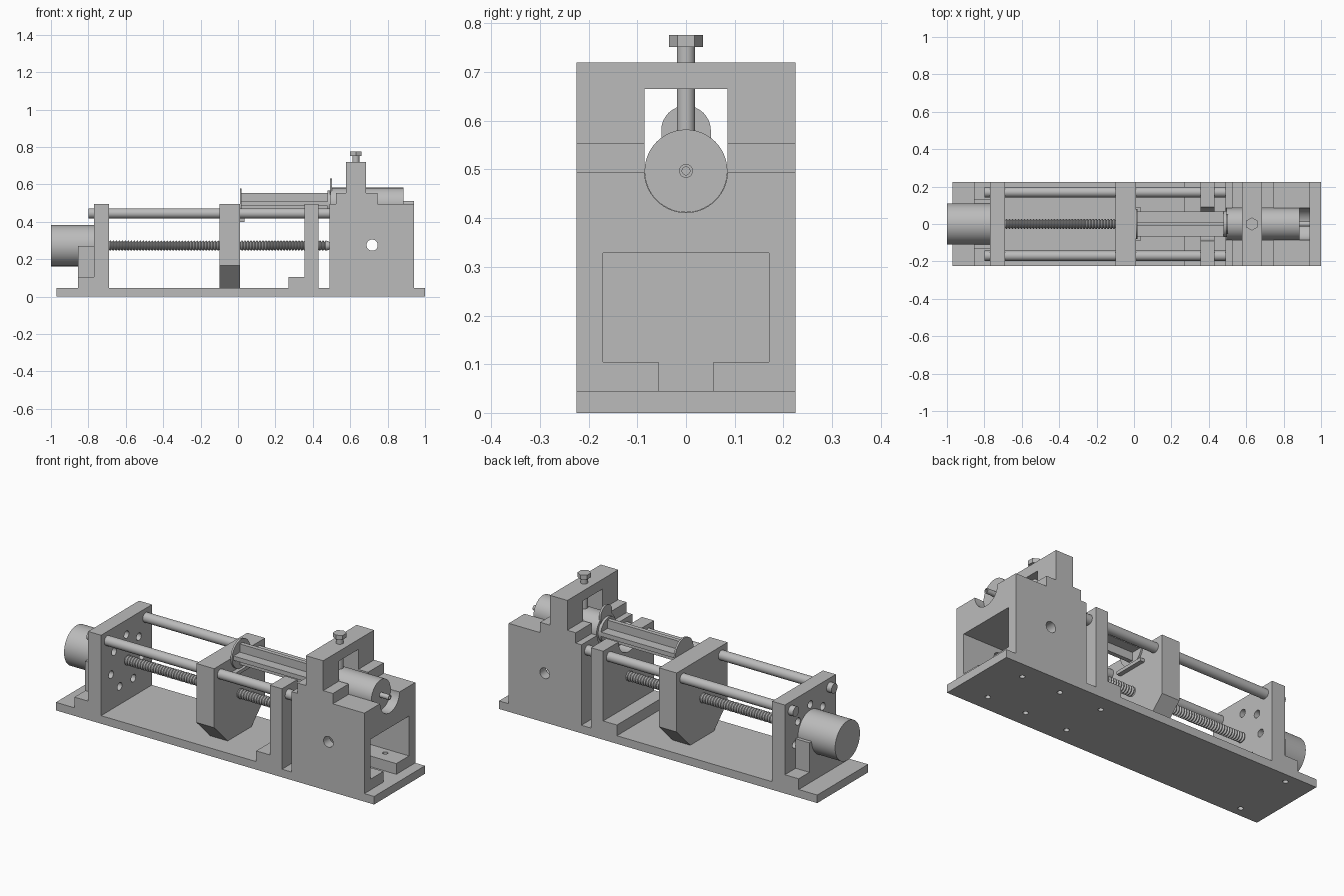
import bpy, bmesh, math
from mathutils import Matrix

cube = bpy.data.objects.get("Cube")
if cube:
    bpy.data.objects.remove(cube)

grey = bpy.data.materials.new("machine_grey")
grey.use_nodes = True
GREY = (0.5, 0.5, 0.5, 1)
grey.diffuse_color = GREY
grey.node_tree.nodes["Principled BSDF"].inputs["Base Color"].default_value = GREY


def finish(name, bm, smooth=False):
    bmesh.ops.recalc_face_normals(bm, faces=bm.faces)
    mesh = bpy.data.meshes.new(name)
    bm.to_mesh(mesh)
    bm.free()
    mesh.materials.append(grey)
    ob = bpy.data.objects.new(name, mesh)
    bpy.context.collection.objects.link(ob)
    if smooth:
        activate(ob)
        bpy.ops.object.shade_smooth_by_angle(angle=math.radians(30))
    return ob


def activate(ob):
    bpy.ops.object.select_all(action="DESELECT")
    ob.select_set(True)
    bpy.context.view_layer.objects.active = ob


def prism(name, points, axis, a, b):
    """Extrude a closed outline: (y, z) points along x, or (x, z) points along y."""
    bm = bmesh.new()
    place = (lambda p: (a, p[0], p[1])) if axis == "x" else (lambda p: (p[0], a, p[1]))
    face = bm.faces.new([bm.verts.new(place(p)) for p in points])
    new = bmesh.ops.extrude_face_region(bm, geom=[face])["geom"]
    step = (b - a, 0, 0) if axis == "x" else (0, b - a, 0)
    bmesh.ops.translate(bm, vec=step, verts=[v for v in new if isinstance(v, bmesh.types.BMVert)])
    return finish(name, bm)


def box(name, x, y, z):
    return prism(name, [(x[0], z[0]), (x[1], z[0]), (x[1], z[1]), (x[0], z[1])], "y", *y)


def lathe(name, profile, centre, axis="x", sides=40, turn=0.0):
    """Spin (distance along axis, radius) pairs about an axis through centre."""
    bm = bmesh.new()
    rings = []
    for d, r in profile:
        ring = []
        for i in range(sides):
            t = 2 * math.pi * i / sides + turn
            c, s = r * math.cos(t), r * math.sin(t)
            offset = {"x": (d, c, s), "y": (c, d, s), "z": (c, s, d)}[axis]
            ring.append(bm.verts.new([p + o for p, o in zip(centre, offset)]))
        rings.append(ring)
    for lo, hi in zip(rings, rings[1:]):
        for i in range(sides):
            j = (i + 1) % sides
            bm.faces.new((lo[i], lo[j], hi[j], hi[i]))
    bm.faces.new(rings[0])
    bm.faces.new(rings[-1])
    return finish(name, bm, sides > 8)


def rod(name, centre, r, a, b, axis="x", sides=40):
    return lathe(name, [(a, r), (b, r)], centre, axis, sides)


def combine(ob, others, operation):
    for other in others:
        mod = ob.modifiers.new("join", "BOOLEAN")
        mod.operation, mod.object, mod.solver = operation, other, "EXACT"
        activate(ob)
        bpy.ops.object.modifier_apply(modifier=mod.name)
        bpy.data.objects.remove(other)
    activate(ob)
    bpy.ops.object.shade_smooth_by_angle(angle=math.radians(30))


W = 0.225           # half width of the frame
BASE = 0.045        # top of the base plate
DECK = 0.495        # top of the upright plates
SCREW = (0, 0, 0.272)
BARREL = (0, 0, 0.497)

# Base plate with screw holes
base = box("base_plate", (-0.97, 1), (-W, W), (0, BASE))
combine(base, [rod("cutter", (x, side * y, 0), 0.014, -0.02, 0.07, "z", 16)
               for x, y in ((-0.82, 0.17), (0.32, 0.13), (0.58, 0.13), (0.82, 0.13))
               for side in (-1, 1)], "DIFFERENCE")

# Motor plate with a ring of seven holes
motor_plate = box("motor_plate", (-0.77, -0.69), (-W, W), (BASE, DECK))
cuts = []
for i in range(7):
    t = math.pi / 2 + i * 2 * math.pi / 7
    cuts.append(rod("cutter", (0, 0.14 * math.cos(t), 0.272 + 0.14 * math.sin(t)),
                    0.021, -0.8, -0.66, sides=20))
combine(motor_plate, cuts, "DIFFERENCE")

# Motor with its stepped support
rod("motor", SCREW, 0.11, -1, -0.77, sides=56)
prism("motor_support", [(-W, BASE), (W, BASE), (W, 0.105), (0.13, 0.105), (0.13, 0.27),
                        (-0.13, 0.27), (-0.13, 0.105), (-W, 0.105)], "x", -0.855, -0.77)

# Guide rods
for side, name in ((1, "left"), (-1, "right")):
    rod("guide_rod_" + name, (0, side * 0.17, 0.445), 0.027, -0.8, 0.49)

# Threaded lead screw
pitch, start, end = 0.016, -0.69, 0.49
thread = []
for i in range(int((end - start) / pitch)):
    x = start + i * pitch
    thread += [(x, 0.02), (x + pitch * 0.4, 0.027), (x + pitch * 0.6, 0.027)]
lathe("lead_screw", thread + [(end, 0.02)], SCREW, sides=20)

# Sliding carriage with chamfered lower corners
prism("carriage", [(-0.105, BASE), (0.105, BASE), (W, 0.165), (W, DECK),
                   (-W, DECK), (-W, 0.165)], "x", -0.10, 0.01)

# Middle support plate with foot and plunger notch
middle = prism("middle_support", [(0.27, BASE), (0.43, BASE), (0.43, DECK), (0.355, DECK),
                                  (0.355, 0.105), (0.27, 0.105)], "y", -W, W)
combine(middle, [rod("cutter", BARREL, 0.09, 0.3, 0.46)], "DIFFERENCE")

# Holder block: stepped outline, barrel channel, tower opening, hollow inside, side holes
block = prism("holder_block", [(0.49, BASE), (0.94, BASE), (0.94, DECK), (0.745, DECK),
                               (0.745, 0.553), (0.685, 0.553), (0.685, 0.72), (0.577, 0.72),
                               (0.577, 0.553), (0.525, 0.553), (0.525, DECK), (0.49, DECK)],
              "y", -W, W)
combine(block, [
    rod("cutter", BARREL, 0.0855, 0.4, 1.0, sides=56),
    box("cutter", (0.4, 1.0), (-0.0855, 0.0855), (0.494, 0.665)),
    box("cutter", (0.55, 1.0), (-0.17, 0.17), (0.105, 0.328)),
    box("cutter", (0.55, 1.0), (-0.057, 0.057), (0.03, 0.15)),
    rod("cutter", (0.717, 0, 0.275), 0.03, -0.3, 0.3, "y", 32),
] + [rod("cutter", (x, side * 0.13, 0), 0.014, 0.0, 0.15, "z", 16)
     for x in (0.58, 0.82) for side in (-1, 1)], "DIFFERENCE")

# Barrel with a hollow tip
lathe("barrel", [(0.495, 0.085), (0.885, 0.085), (0.885, 0.014), (0.94, 0.014),
                 (0.94, 0.008), (0.90, 0.008)], BARREL, sides=56)

# Barrel flange: upright oblong with rounded ends
outline = []
for i in range(33):
    t = math.pi * i / 16
    lift = 0.083 if i < 16 else -0.083
    outline.append((0.051 * math.cos(t), 0.497 + lift + 0.051 * math.sin(t)))
prism("barrel_flange", outline[:-1] + [(0.051, 0.414)], "x", 0.492, 0.503)

# Plunger: crossed ribs between two discs, held against the carriage
box("plunger_rib_flat", (0.015, 0.485), (-0.068, 0.068), (0.485, 0.509))
box("plunger_rib_upright", (0.015, 0.485), (-0.012, 0.012), (0.439, 0.555))
rod("plunger_disc", BARREL, 0.08, 0.01, 0.02)
rod("plunger_piston", BARREL, 0.07, 0.478, 0.5)
box("plunger_holder", (0.01, 0.035), (-0.09, 0.09), (0.4, 0.418))

# Clamp bolt with hexagonal head
rod("clamp_bolt_shaft", (0.63, 0, 0), 0.019, 0.58, 0.755, "z", 32)
lathe("clamp_bolt_head", [(0.752, 0.035), (0.776, 0.035)], (0.63, 0, 0), "z", 6, math.pi / 2)
